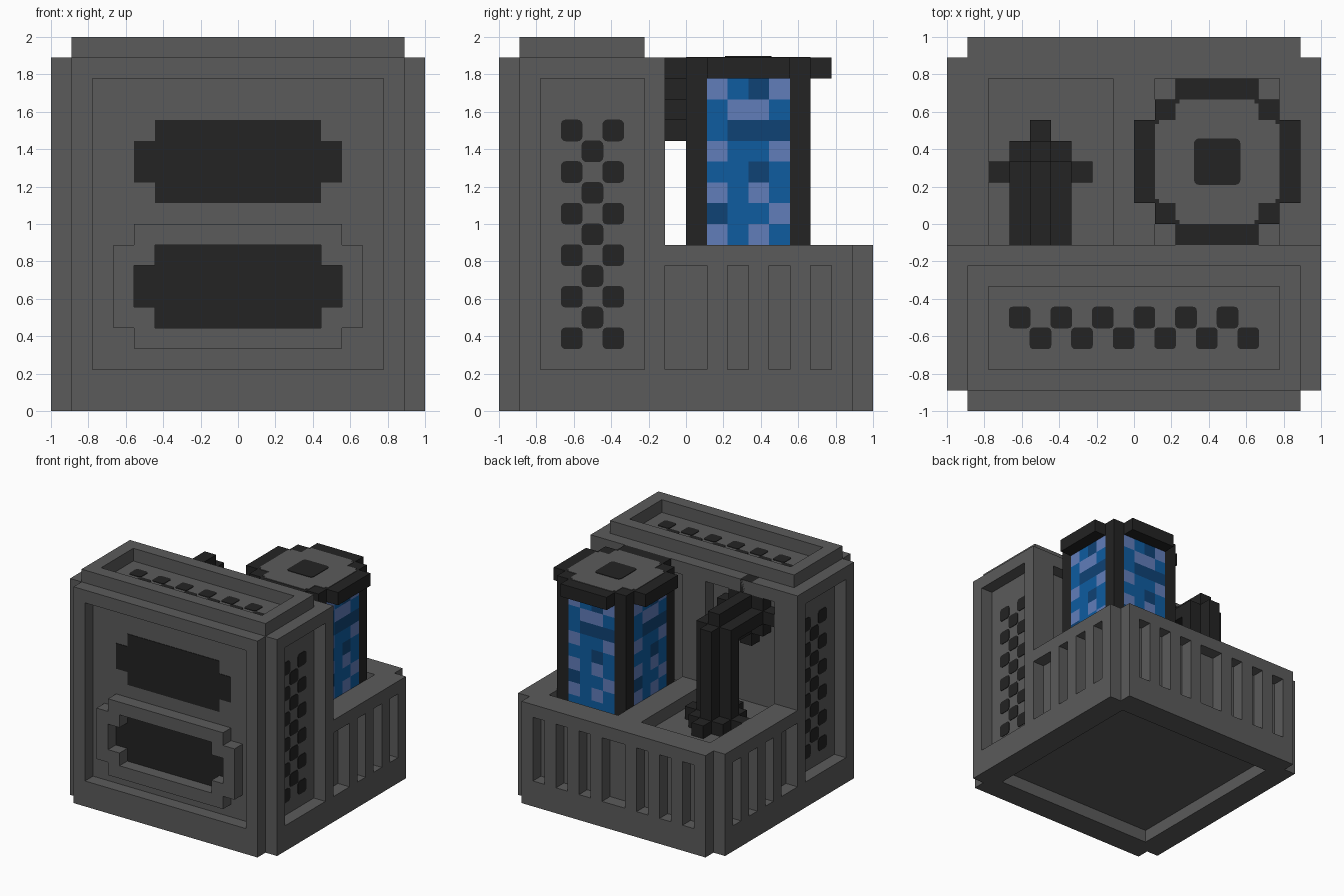
import bpy, bmesh, math

if "Cube" in bpy.data.objects:
    bpy.data.objects.remove(bpy.data.objects["Cube"], do_unlink=True)

U = 1 / 9        # one block
THIN = 0.04      # plate thickness in blocks


def material(name, rgb):
    lin = [((c / 255 + 0.055) / 1.055) ** 2.4 for c in rgb] + [1]
    m = bpy.data.materials.new(name)
    m.use_nodes = True
    m.diffuse_color = lin
    m.node_tree.nodes["Principled BSDF"].inputs["Base Color"].default_value = lin
    return m


GREY = material("casing grey", (91, 91, 91))
BLACK = material("black", (35, 35, 35))
BLUE = material("liquid blue", (14, 92, 160))
LIGHT = material("pale blue", (97, 125, 186))
NAVY = material("navy blue", (15, 66, 117))


def finish(name, bm, *mats):
    bmesh.ops.recalc_face_normals(bm, faces=bm.faces)
    me = bpy.data.meshes.new(name)
    bm.to_mesh(me)
    bm.free()
    for m in mats:
        me.materials.append(m)
    ob = bpy.data.objects.new(name, me)
    bpy.context.collection.objects.link(ob)
    return ob


def place(axis, a, b, t):
    p = {"x": (t, a, b), "y": (a, t, b), "z": (a, b, t)}[axis]
    return [c * U for c in p]


def prisms(name, outlines, axis, lo, hi, mat):
    """Extrude flat outlines along an axis into one object."""
    bm = bmesh.new()
    for pts in outlines:
        rings = [[bm.verts.new(place(axis, a, b, t)) for a, b in pts] for t in (lo, hi)]
        for ring in rings:
            bm.faces.new(ring)
        for i in range(len(pts)):
            j = (i + 1) % len(pts)
            bm.faces.new((rings[0][i], rings[0][j], rings[1][j], rings[1][i]))
    return finish(name, bm, mat)


def stepped(steps, ca=0, cb=0):
    """Symmetric stair-edged outline from (half width, half height) steps."""
    q = []
    for i, (w, h) in enumerate(steps):
        q.append((w, h))
        if i + 1 < len(steps):
            q.append((steps[i + 1][0], h))
    pts = q + [(-a, b) for a, b in q[::-1]] + [(-a, -b) for a, b in q] + [(a, -b) for a, b in q[::-1]]
    return [(ca + a, cb + b) for a, b in pts]


def rounded(ca, cb, half, r):
    """Square outline with rounded corners."""
    pts = []
    for k in range(4):
        for s in range(4):
            ang = math.pi / 2 * (k + s / 3)
            sx, sy = (1, -1, -1, 1)[k], (1, 1, -1, -1)[k]
            pts.append((ca + sx * (half - r) + r * math.cos(ang),
                        cb + sy * (half - r) + r * math.sin(ang)))
    return pts


def rect(a0, a1, b0, b1):
    return [(a0, b0), (a1, b0), (a1, b1), (a0, b1)]


def box(name, x0, x1, y0, y1, z0, z1, mat=GREY):
    return prisms(name, [rect(x0, x1, y0, y1)], "z", z0, z1, mat)


def cut(ob, cutter):
    cutter.hide_render = True
    mod = ob.modifiers.new("cut", "BOOLEAN")
    mod.operation, mod.solver, mod.object = "DIFFERENCE", "EXACT", cutter
    bpy.context.view_layer.objects.active = ob
    bpy.ops.object.modifier_apply(modifier=mod.name)
    bpy.data.objects.remove(cutter, do_unlink=True)


# Casing: tall front tower and low rear base with notched corners
body = prisms("casing", [stepped([(9, 8), (8, 9)])], "z", 0, 17, GREY)
cut(body, box("cutter", -10, 10, -1, 10, 8, 20))
cut(body, box("cutter", -7, 7, -7, 7, -1, 1))
cut(body, box("cutter", -7, 7, -10, -8, 2, 16))
side_slots = [rect(-7, -2, 2, 16), rect(-1, 1, 2, 7)] + [rect(y, y + 1, 2, 7) for y in (2, 4, 6)]
for lo, hi in ((8, 10), (-10, -8)):
    cut(body, prisms("cutter", side_slots, "x", lo, hi, GREY))
back_slots = [rect(-1, 1, 2, 7)] + [rect(x, x + 1, 2, 7) for x in (-7, -5, -3, 2, 4, 6)]
cut(body, prisms("cutter", back_slots, "y", 8, 10, GREY))
# Wells in the base floor and the tower's back wall
for x in (-7, 1):
    cut(body, box("cutter", x, x + 6, -1, 7, 7, 9))
    cut(body, box("cutter", x, x + 6, -2, 0, 7, 16))

# Raised rim on top of the tower
rim = box("top_rim", -8, 8, -8, -2, 17, 18)
cut(rim, box("cutter", -7, 7, -7, -3, 16, 19))

# Front windows and the frame around the lower one
window = [(5, 1), (4, 2)]
for name, z in (("upper_window", 12), ("lower_window", 6)):
    prisms(name, [stepped(window, 0, z)], "y", -8 - THIN, -8, BLACK)
frame = prisms("window_frame", [stepped([(6, 2), (5, 3)], 0, 6)], "y", -9, -8, GREY)
cut(frame, prisms("cutter", [stepped(window, 0, 6)], "y", -10, -7, GREY))

# Vent holes on the sides and the top
vents = []
for row in range(3, 14):
    for y in ((-5.5, -3.5) if row % 2 else (-4.5,)):
        vents.append(rounded(y, row + 0.5, 0.52, 0.22))
prisms("left_vents", vents, "x", 8, 8 + THIN, BLACK)
prisms("right_vents", vents, "x", -8 - THIN, -8, BLACK)
top_vents = [rounded(x + 0.5, -4.5 - (x + 6) % 2, 0.52, 0.18) for x in range(-6, 6)]
prisms("top_vents", top_vents, "z", 17, 17 + THIN, BLACK)

# Tank: corner posts, lid and inlays
for i, (x, y) in enumerate(((1, 0), (6, 0), (1, 5), (6, 5))):
    box(f"tank_post_{i + 1}", x, x + 1, y, y + 1, 7, 16, BLACK)
prisms("tank_lid", [stepped([(4, 2), (3, 3), (2, 4)], 4, 3)], "z", 16, 17, BLACK)
prisms("tank_lid_inlay", [stepped([(3, 1.8), (2.8, 2), (2, 2.8), (1.8, 3)], 4, 3)],
       "z", 17, 17 + THIN, GREY)
prisms("tank_lid_button", [rounded(4, 3, 1.12, 0.25)], "z", 17 + THIN, 17 + 2 * THIN, BLACK)

# Tank liquid: checked panes on four sides (B blue, L pale, D navy), top row first
PATTERN = ["LBDL", "BLLB", "BDDD", "LBBL", "BBDB", "LBLB", "DBBL", "LBLB", "BBBB"]
bm = bmesh.new()
for side in range(4):
    c, s = round(math.cos(side * math.pi / 2)), round(math.sin(side * math.pi / 2))
    for r, line in enumerate(PATTERN):
        for k, key in enumerate(line):
            quad = []
            for a, z in rect(k - 2, k - 1, 15 - r, 16 - r):
                quad.append(bm.verts.new(((4 + 3 * c - a * s) * U, (3 + 3 * s + a * c) * U, z * U)))
            bm.faces.new(quad).material_index = "BLD".index(key)
bmesh.ops.remove_doubles(bm, verts=bm.verts, dist=1e-4)
finish("tank_liquid", bm, BLUE, LIGHT, NAVY)

# Pipe: upright, arm into the wall, and a stepped flange at each end
plus = [(1.5, 0.5), (0.5, 1.5)]
flange = [(2.5, 0.5), (1.5, 1.5), (0.5, 2.5)]
prisms("pipe_upright", [stepped(plus, -4.5, 2.5)], "z", 7, 15, BLACK)
prisms("pipe_arm", [stepped(plus, -4.5, 14.5)], "y", -2, 3, BLACK)
prisms("floor_flange", [stepped(flange, -4.5, 2.5)], "z", 7, 8, BLACK)
prisms("wall_flange", [stepped(flange, -4.5, 14.5)], "y", -2, -1, BLACK)
